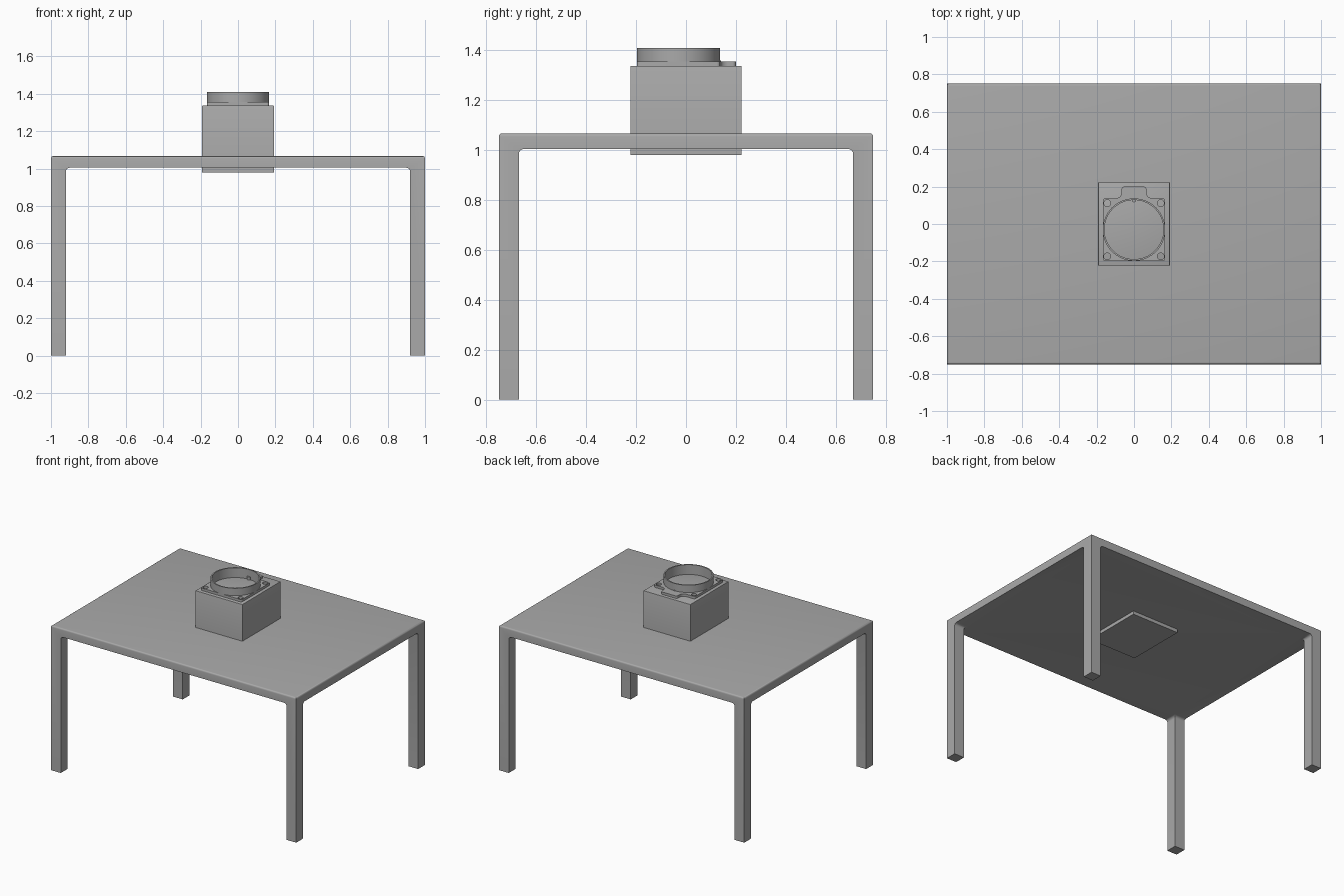
import bpy, bmesh, math

cube = bpy.data.objects.get("Cube")
if cube:
    bpy.data.objects.remove(cube, do_unlink=True)

grey = bpy.data.materials.new("grey")
grey.use_nodes = True
grey.diffuse_color = (0.4, 0.4, 0.4, 1)
grey.node_tree.nodes["Principled BSDF"].inputs["Base Color"].default_value = (0.4, 0.4, 0.4, 1)


def prism(name, points, bottom, top, bevel=0.0, pick=None, segments=4):
    """Extrude an outline upwards and optionally round the picked edges."""
    bm = bmesh.new()
    face = bm.faces.new([bm.verts.new((x, y, bottom)) for x, y in points])
    out = bmesh.ops.extrude_face_region(bm, geom=[face])
    raised = [v for v in out["geom"] if isinstance(v, bmesh.types.BMVert)]
    bmesh.ops.translate(bm, verts=raised, vec=(0, 0, top - bottom))
    bmesh.ops.recalc_face_normals(bm, faces=bm.faces)
    if bevel:
        edges = [e for e in bm.edges if pick(*[v.co for v in e.verts])]
        bmesh.ops.bevel(bm, geom=edges, offset=bevel, segments=segments,
                        profile=0.5, affect="EDGES", clamp_overlap=True)
    mesh = bpy.data.meshes.new(name)
    bm.to_mesh(mesh)
    bm.free()
    mesh.materials.append(grey)
    obj = bpy.data.objects.new(name, mesh)
    bpy.context.collection.objects.link(obj)
    return obj


def rect(x, y):
    return [(-x, -y), (x, -y), (x, y), (-x, y)]


def circle(cx, cy, r, n=64):
    return [(cx + r * math.cos(i * math.tau / n), cy + r * math.sin(i * math.tau / n))
            for i in range(n)]


def cut(target, cutter):
    cutter.hide_render = True
    mod = target.modifiers.new("cut", "BOOLEAN")
    mod.operation = "DIFFERENCE"
    mod.solver = "EXACT"
    mod.object = cutter
    bpy.context.view_layer.objects.active = target
    bpy.ops.object.modifier_apply(modifier=mod.name)
    bpy.data.objects.remove(cutter, do_unlink=True)


def smooth(obj):
    bpy.ops.object.select_all(action="DESELECT")
    obj.select_set(True)
    bpy.context.view_layer.objects.active = obj
    bpy.ops.object.shade_smooth_by_angle(angle=math.radians(35))


# Table: one block with softened top, hollowed out both ways to leave four legs
HEIGHT, UNDERSIDE, LEG = 1.067, 1.005, 0.08
table = prism("table", rect(1, 0.75), 0, HEIGHT, 0.012,
              lambda a, b: min(a.z, b.z) > HEIGHT - 0.01)
cut(table, prism("opening_front", rect(1 - LEG, 1), -0.1, UNDERSIDE, 0.02,
                 lambda a, b: min(a.z, b.z) > 1 and abs(a.x - b.x) < 0.01))
cut(table, prism("opening_side", rect(1.2, 0.75 - LEG), -0.1, UNDERSIDE, 0.02,
                 lambda a, b: min(a.z, b.z) > 1 and abs(a.y - b.y) < 0.01))
smooth(table)

# Housing sunk through the table top
housing = prism("housing", rect(0.192, 0.223), 0.98, 1.338, 0.004,
                lambda a, b: min(a.z, b.z) > 1.33, 2)
smooth(housing)

# Flange with a rear tab, rounded corners, screw holes and a central bore
CY, R = -0.03, 0.167
half = [(R, CY - R), (R, CY + R), (0.085, CY + R), (0.066, 0.155), (0.066, 0.2)]
outline = half + [(-x, y) for x, y in reversed(half)]
flange = prism("flange", outline, 1.337, 1.356, 0.02,
               lambda a, b: abs(a.z - b.z) > 0.01)
for sx in (-1, 1):
    for y in (0.111, -0.173):
        cut(flange, prism("screw_hole", circle(sx * 0.143, y, 0.018, 24), 1.3, 1.4))
cut(flange, prism("bore", circle(0, CY, 0.16), 1.3, 1.5))
smooth(flange)

# Open collar with a small locating key inside its rear wall
collar = prism("collar", circle(0, CY, R), 1.337, 1.41)
cut(collar, prism("collar_bore", circle(0, CY, 0.158), 1.3, 1.5))
smooth(collar)
key = prism("locating_key", circle(0, CY + 0.158, 0.012, 16), 1.337, 1.36)
smooth(key)
